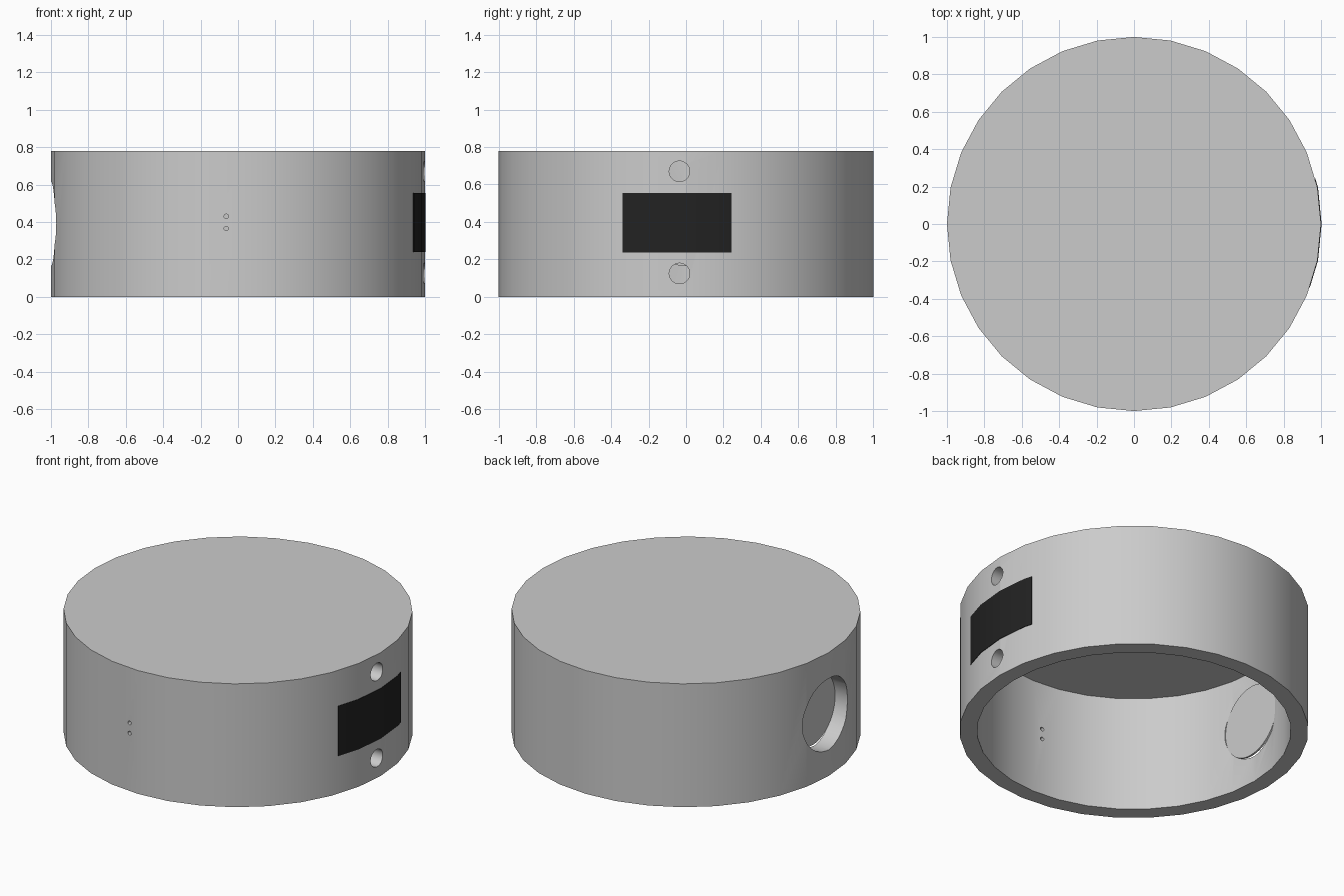
import bpy, bmesh, math
from mathutils import Matrix

if "Cube" in bpy.data.objects:
    bpy.data.objects.remove(bpy.data.objects["Cube"])

SIDES, H, R_OUT, R_IN, CEIL = 32, 0.78, 1.0, 0.9, 0.73


def material(name, rgb):
    m = bpy.data.materials.new(name)
    m.diffuse_color = (*rgb, 1)
    m.use_nodes = True
    m.node_tree.nodes["Principled BSDF"].inputs["Base Color"].default_value = m.diffuse_color
    return m


grey = material("light_grey", (0.6, 0.6, 0.6))
black = material("black", (0.016, 0.016, 0.016))


def finish(name, bm, mat):
    bmesh.ops.recalc_face_normals(bm, faces=bm.faces)
    me = bpy.data.meshes.new(name)
    bm.to_mesh(me)
    bm.free()
    me.materials.append(mat)
    ob = bpy.data.objects.new(name, me)
    bpy.context.collection.objects.link(ob)
    return ob


def rod(name, axis, centre, radius, length, segs=32):
    """Closed cylinder along x or y."""
    bm = bmesh.new()
    rot = Matrix.Rotation(math.pi / 2, 4, 'Y' if axis == 'x' else 'X')
    bmesh.ops.create_cone(bm, cap_ends=True, segments=segs, radius1=radius, radius2=radius,
                          depth=length, matrix=Matrix.Translation(centre) @ rot)
    return finish(name, bm, grey)


def smooth(ob):
    bpy.ops.object.select_all(action='DESELECT')
    ob.select_set(True)
    bpy.context.view_layer.objects.active = ob
    bpy.ops.object.shade_smooth_by_angle(angle=math.radians(30))


# Housing: a cup with its open side down
bm = bmesh.new()
rings = []
for r, z in [(R_IN, CEIL), (R_IN, 0), (R_OUT, 0), (R_OUT, H)]:
    rings.append([bm.verts.new((r * math.cos(2 * math.pi * i / SIDES),
                                r * math.sin(2 * math.pi * i / SIDES), z)) for i in range(SIDES)])
for a, b in zip(rings, rings[1:]):
    for i in range(SIDES):
        j = (i + 1) % SIDES
        bm.faces.new((a[i], a[j], b[j], b[i]))
bm.faces.new(rings[0])
bm.faces.new(rings[-1])
housing = finish("housing", bm, grey)

# Holes: large port on the left, two screw holes on the right, two pin holes in front
cutters = [rod("port_cutter", 'x', (-0.95, 0, 0.39), 0.225, 0.4, 48)]
for z in (0.125, 0.67):
    cutters.append(rod("screw_hole_cutter", 'x', (0.95, -0.035, z), 0.055, 0.4))
for z in (0.365, 0.43):
    cutters.append(rod("pin_hole_cutter", 'y', (-0.063, -0.95, z), 0.012, 0.4, 16))
bpy.context.view_layer.objects.active = housing
for c in cutters:
    mod = housing.modifiers.new("cut", 'BOOLEAN')
    mod.operation, mod.solver, mod.object = 'DIFFERENCE', 'EXACT', c
    bpy.ops.object.modifier_apply(modifier=mod.name)
    bpy.data.objects.remove(c)
smooth(housing)

# Flat disc closing the port on the inside
smooth(rod("port_floor", 'x', (-0.88, 0, 0.39), 0.226, 0.012, 48))

# Dark display: thin plate following the facets of the wall
def wall_x(y):
    step = 2 * math.pi / SIDES
    k = math.floor(math.asin(y) / step)
    a, b = k * step, (k + 1) * step
    t = (y - math.sin(a)) / (math.sin(b) - math.sin(a))
    return math.cos(a) + t * (math.cos(b) - math.cos(a))


y0, y1 = -0.34, 0.243
ys = [y0] + [math.sin(2 * math.pi * k / SIDES) for k in (-1, 0, 1)] + [y1]
bm = bmesh.new()
cols = []
for y in ys:
    x = wall_x(y)
    cols.append([bm.verts.new((x + dx, y, z)) for dx, z in
                 ((-0.003, 0.238), (0.003, 0.238), (0.003, 0.555), (-0.003, 0.555))])
for a, b in zip(cols, cols[1:]):
    for i in range(4):
        j = (i + 1) % 4
        bm.faces.new((a[i], a[j], b[j], b[i]))
bm.faces.new(cols[0])
bm.faces.new(cols[-1])
smooth(finish("display_panel", bm, black))
